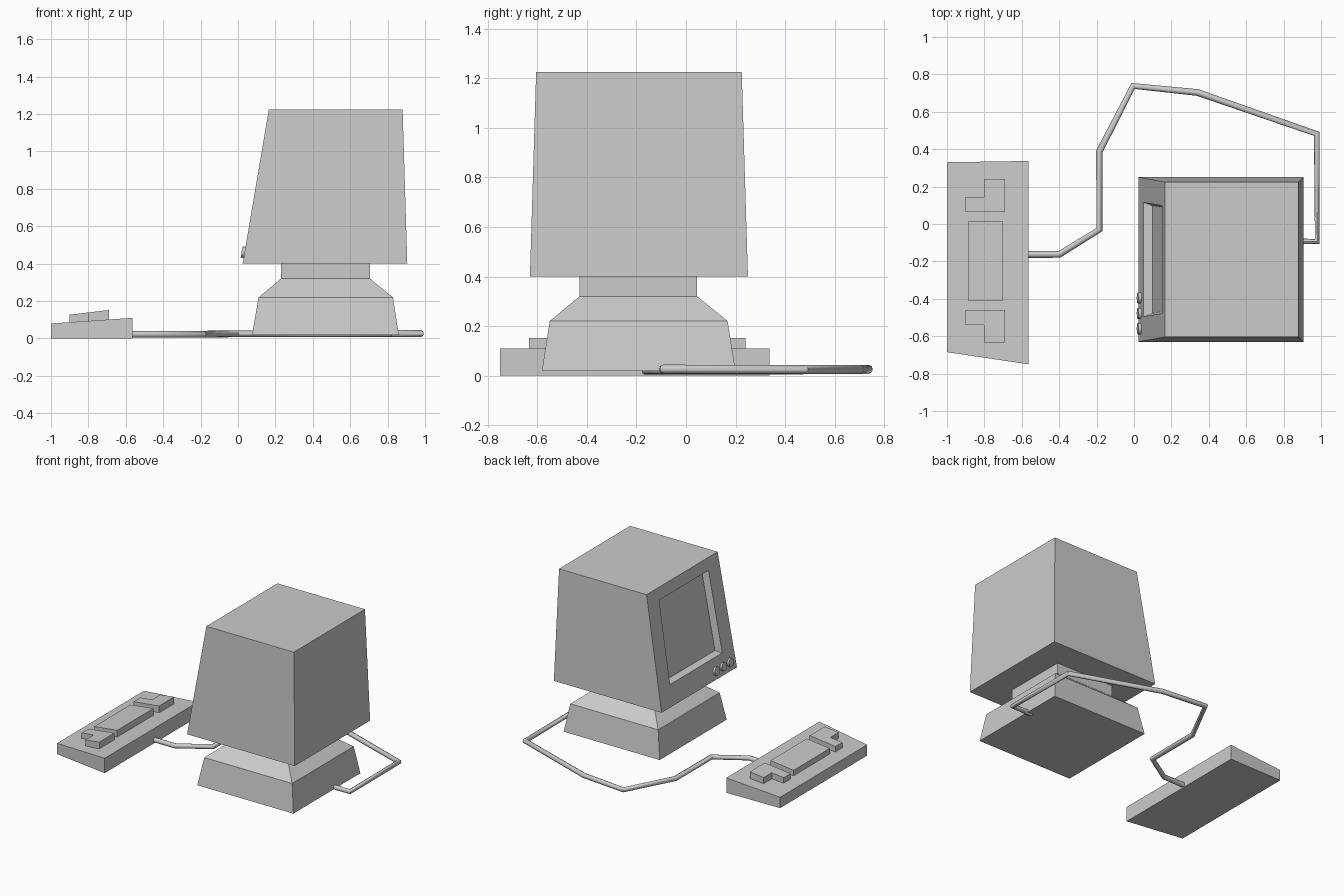
import bpy, bmesh, math
from mathutils import Vector

if "Cube" in bpy.data.objects:
    bpy.data.objects.remove(bpy.data.objects["Cube"])


def loft(name, rings):
    """Skin a series of equal-length point rings and cap both ends."""
    bm = bmesh.new()
    vs = [[bm.verts.new(p) for p in r] for r in rings]
    n = len(rings[0])
    for a, b in zip(vs, vs[1:]):
        for i in range(n):
            j = (i + 1) % n
            bm.faces.new((a[i], a[j], b[j], b[i]))
    bm.faces.new(vs[0])
    bm.faces.new(vs[-1])
    bmesh.ops.recalc_face_normals(bm, faces=bm.faces)
    me = bpy.data.meshes.new(name)
    bm.to_mesh(me)
    bm.free()
    ob = bpy.data.objects.new(name, me)
    bpy.context.collection.objects.link(ob)
    return ob


def rect(x0, x1, y0, y1, z):
    return [(x0, y0, z), (x1, y0, z), (x1, y1, z), (x0, y1, z)]


def smooth(ob):
    bpy.ops.object.select_all(action='DESELECT')
    ob.select_set(True)
    bpy.context.view_layer.objects.active = ob
    bpy.ops.object.shade_smooth_by_angle(angle=math.radians(50))


# Monitor housing: lofted from its rear to the leaning face, then into the screen recess
CY = -0.19


def face_x(z):
    return 0.025 + 0.14 * (z - 0.4) / 0.825


def upright(xb, xt, zb, zt, wb, wt):
    return [(xb, CY - wb, zb), (xb, CY + wb, zb), (xt, CY + wt, zt), (xt, CY - wt, zt)]


normal = Vector((-0.825, 0, 0.14)).normalized()
opening = upright(face_x(0.55), face_x(1.14), 0.55, 1.14, 0.305, 0.288)
screen = upright(face_x(0.57), face_x(1.13), 0.57, 1.13, 0.288, 0.272)
screen = [Vector(p) - normal * 0.045 for p in screen]
loft("monitor", [
    upright(0.905, 0.88, 0.4, 1.225, 0.44, 0.415),
    upright(0.025, 0.165, 0.4, 1.225, 0.44, 0.415),
    opening, screen])

# Control knobs below the screen
for i, y in enumerate((-0.395, -0.478, -0.56)):
    pos = Vector((face_x(0.46), y, 0.46)) + normal * 0.004
    bpy.ops.mesh.primitive_cylinder_add(
        vertices=12, radius=0.03, depth=0.024, location=pos,
        rotation=normal.to_track_quat('Z', 'Y').to_euler())
    bpy.context.object.name = f"knob_{i + 1}"
    smooth(bpy.context.object)

# Pedestal with sloped shoulders, and the neck above it
neck_sides = (0.23, 0.705, -0.43, 0.045)
loft("pedestal", [
    rect(0.075, 0.86, -0.582, 0.2, 0.018),
    rect(0.11, 0.828, -0.55, 0.168, 0.22),
    rect(*neck_sides, 0.32)])
loft("neck", [rect(*neck_sides, 0.32), rect(*neck_sides, 0.4)])

# Wedge-shaped keyboard body
plan = [(-1, -0.685), (-0.565, -0.75), (-0.565, 0.337), (-1, 0.33)]


def slope(x, z):
    return z + 0.03 * (x + 1) / 0.435


loft("keyboard", [[(x, y, 0) for x, y in plan],
                  [(x, y, slope(x, 0.08)) for x, y in plan]])


# Raised key blocks: a long centre block and two mirrored L-shapes
def key_block(name, outline):
    loft(name, [[(x, y, slope(x, 0.075)) for x, y in outline],
                [(x, y, 0.127 + 0.025 * (x + 0.9) / 0.21) for x, y in outline]])


key_block("main_keys", [(-0.888, -0.41), (-0.7, -0.41), (-0.7, 0.013), (-0.888, 0.013)])
l_shape = [(-0.9, 0.262), (-0.69, 0.262), (-0.69, 0.437),
           (-0.803, 0.437), (-0.803, 0.342), (-0.9, 0.342)]
for name, s in (("left_keys", 1), ("right_keys", -1)):
    key_block(name, [(x, -0.197 + s * y) for x, y in l_shape])

# Cable running from the keyboard round to the pedestal
path = [(-0.6, -0.163, 0.022), (-0.4, -0.163, 0.022), (-0.185, -0.03, 0.022),
        (-0.185, 0.388, 0.023), (-0.005, 0.738, 0.025), (0.34, 0.703, 0.025),
        (0.977, 0.482, 0.025), (0.98, -0.093, 0.026), (0.82, -0.093, 0.026)]
cu = bpy.data.curves.new("cable", 'CURVE')
cu.dimensions = '3D'
cu.bevel_depth = 0.018
cu.bevel_resolution = 2
cu.use_fill_caps = True
sp = cu.splines.new('POLY')
sp.points.add(len(path) - 1)
for pt, p in zip(sp.points, path):
    pt.co = (*p, 1)
cable = bpy.data.objects.new("cable", cu)
bpy.context.collection.objects.link(cable)
bpy.ops.object.select_all(action='DESELECT')
cable.select_set(True)
bpy.context.view_layer.objects.active = cable
bpy.ops.object.convert(target='MESH')
smooth(bpy.context.object)
